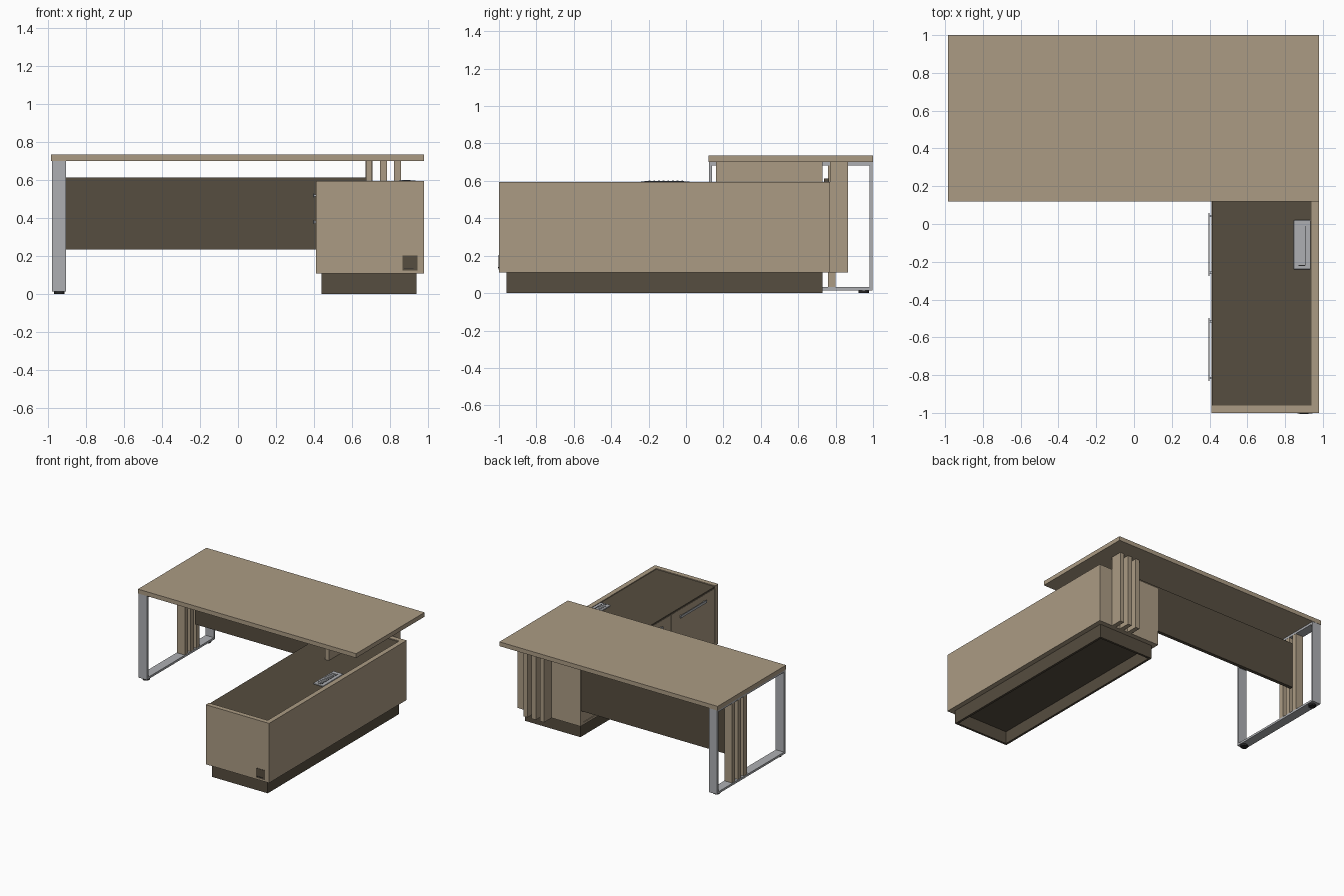
import bpy

cube = bpy.data.objects.get("Cube")
if cube:
    bpy.data.objects.remove(cube, do_unlink=True)


def material(name, rgb):
    m = bpy.data.materials.new(name)
    m.use_nodes = True
    m.diffuse_color = (*rgb, 1)
    m.node_tree.nodes["Principled BSDF"].inputs["Base Color"].default_value = (*rgb, 1)
    return m


oak = material("light oak", (0.41, 0.33, 0.23))
dark = material("dark brown", (0.093, 0.074, 0.05))
steel = material("grey metal", (0.42, 0.43, 0.45))
black = material("black", (0.02, 0.02, 0.02))


def box(name, x, y, z, mat):
    """Box given by its (low, high) range on each axis."""
    bpy.ops.mesh.primitive_cube_add(size=1, location=[sum(r) / 2 for r in (x, y, z)])
    ob = bpy.context.object
    ob.name = name
    ob.scale = [r[1] - r[0] for r in (x, y, z)]
    bpy.ops.object.transform_apply(location=False, rotation=False, scale=True)
    ob.data.materials.append(mat)
    return ob


# Desk top and modesty panel
box("desk_top", (-0.985, 0.98), (0.12, 1.0), (0.70, 0.735), oak)
box("modesty_panel", (-0.905, 0.68), (0.737, 0.765), (0.235, 0.613), dark)

# Metal loop leg with two feet
leg_x = (-0.98, -0.905)
for name, y in (("front", (0.122, 0.138)), ("back", (0.982, 0.998))):
    box("leg_post_" + name, leg_x, y, (0.015, 0.70), steel)
for name, z in (("bottom", (0.015, 0.032)), ("top", (0.682, 0.70))):
    box("leg_rail_" + name, leg_x, (0.138, 0.982), z, steel)
for name, y in (("front", 0.16), ("back", 0.95)):
    bpy.ops.mesh.primitive_cylinder_add(vertices=24, radius=0.028, depth=0.015,
                                        location=(-0.94, y, 0.0075))
    foot = bpy.context.object
    foot.name = "leg_foot_" + name
    foot.data.materials.append(black)
    bpy.ops.object.shade_smooth_by_angle()

# Slats beside the leg and behind the cabinet
for i in range(3):
    y = 0.61 + i * 0.075
    box("leg_slat", (-0.975, -0.906), (y, y + 0.04), (0.032, 0.682), oak)
    x = 0.672 + i * 0.075
    box("cabinet_slat", (x, x + 0.037), (0.77, 0.865), (0.11, 0.70), oak)

# Support between cabinet and desk top
box("top_support", (0.673, 0.706), (0.16, 0.73), (0.59, 0.70), oak)

# Cabinet carcass
box("cabinet_end_panel", (0.41, 0.98), (-1.0, -0.96), (0.11, 0.595), oak)
box("cabinet_back_panel", (0.41, 0.98), (0.73, 0.77), (0.11, 0.595), oak)
box("cabinet_side_panel", (0.94, 0.98), (-0.96, 0.73), (0.11, 0.595), oak)
box("cabinet_bottom", (0.41, 0.94), (-0.96, 0.73), (0.11, 0.13), oak)
box("cabinet_body", (0.432, 0.94), (-0.96, 0.73), (0.13, 0.575), dark)
box("cabinet_top", (0.412, 0.94), (-0.96, 0.73), (0.575, 0.588), dark)

# Cabinet fronts: door, drawer pair, door
width = (0.73 + 0.96) / 3
for i in range(3):
    y = -0.96 + i * width
    span = (y + 0.003, y + width - 0.003)
    rows = ((0.132, 0.42), (0.425, 0.573)) if i == 1 else ((0.132, 0.573),)
    for z in rows:
        box("cabinet_front", (0.412, 0.432), span, z, oak)


def handle(y, z):
    box("handle_bar", (0.395, 0.401), (y - 0.167, y + 0.167), (z - 0.01, z + 0.01), steel)
    for s in (-1, 1):
        c = y + s * 0.15
        box("handle_mount", (0.401, 0.412), (c - 0.006, c + 0.006), (z - 0.006, z + 0.006), steel)


handle(-0.665, 0.52)
handle(-0.108, 0.52)
handle(-0.108, 0.38)

# Hollow plinth
px, py, pz, t = (0.44, 0.94), (-0.96, 0.73), (0.0, 0.11), 0.018
for side in (0, 1):
    s = 1 - 2 * side
    box("plinth_side", sorted((px[side], px[side] + s * t)), py, pz, dark)
    box("plinth_end", (px[0] + t, px[1] - t), sorted((py[side], py[side] + s * t)), pz, dark)
box("plinth_ceiling", (px[0] + t, px[1] - t), (py[0] + t, py[1] - t), (0.10, 0.11), dark)

# Cable outlet on the cabinet top, with ribs and a dark slot
outlet = box("outlet_plate", (0.845, 0.935), (-0.24, 0.02), (0.588, 0.598), steel)
bevel = outlet.modifiers.new("soft_edge", "BEVEL")
bevel.width = 0.004
bevel.segments = 2
box("outlet_slot", (0.904, 0.908), (-0.22, -0.01), (0.598, 0.6), black)
box("outlet_slot_end", (0.87, 0.904), (-0.222, -0.218), (0.598, 0.6), black)
for i in range(8):
    y = -0.2 + i * 0.025
    box("outlet_rib", (0.86, 0.895), (y, y + 0.01), (0.598, 0.602), steel)

# Vent plate on the cabinet end
box("vent_plate", (0.865, 0.945), (-1.003, -1.0), (0.125, 0.203), dark)
box("vent_slot", (0.875, 0.925), (-1.005, -1.003), (0.135, 0.139), black)
